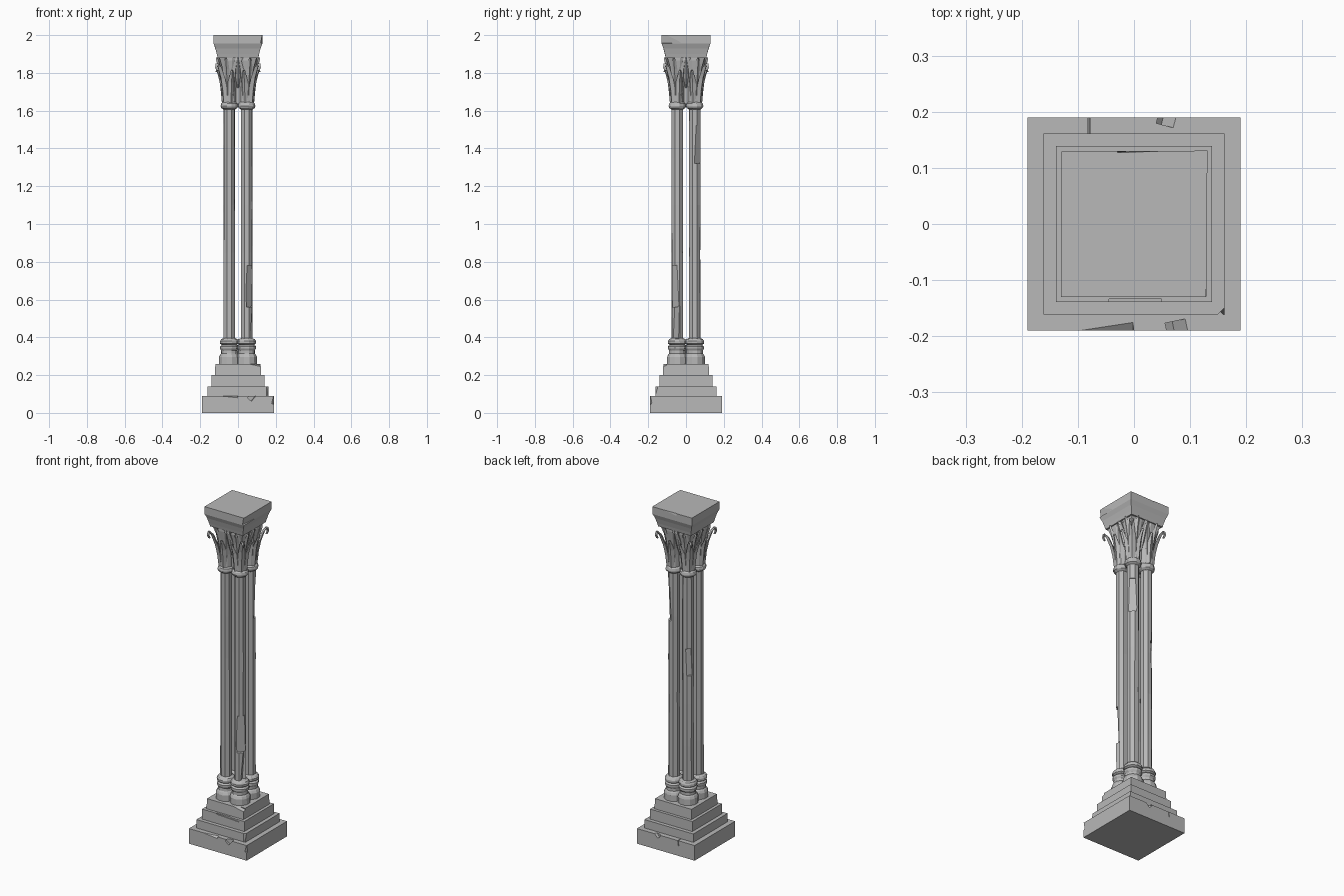
import bpy, bmesh, math, random
from mathutils import Vector

if "Cube" in bpy.data.objects:
    bpy.data.objects.remove(bpy.data.objects["Cube"])

random.seed(4)
stone = bpy.data.materials.new("weathered grey stone")
stone.diffuse_color = (0.48, 0.48, 0.48, 1)
stone.use_nodes = True
stone.node_tree.nodes["Principled BSDF"].inputs["Base Color"].default_value = stone.diffuse_color
C = 0.046                                   # offset of each shaft from the centre
CORNERS = [(sx, sy) for sx in (-1, 1) for sy in (-1, 1)]


def finish(name, bm):
    bmesh.ops.recalc_face_normals(bm, faces=bm.faces[:])
    me = bpy.data.meshes.new(name)
    bm.to_mesh(me)
    bm.free()
    me.materials.append(stone)
    ob = bpy.data.objects.new(name, me)
    bpy.context.collection.objects.link(ob)
    return ob


def skin(bm, rings):
    """Close a tube through equal-sized rings of points."""
    rings = [[bm.verts.new(p) for p in r] for r in rings]
    n = len(rings[0])
    for a, b in zip(rings, rings[1:]):
        for i in range(n):
            j = (i + 1) % n
            bm.faces.new((a[i], a[j], b[j], b[i]))
    bm.faces.new(rings[0][::-1])
    bm.faces.new(rings[-1])


def lathe(name, profile, sides, cx=0, cy=0, wear=0.0):
    bm = bmesh.new()
    rings = []
    for r, z in profile:
        ring = []
        for i in range(sides):
            a = 2 * math.pi * (i + 0.5) / sides
            k = r + random.uniform(-wear, wear)
            ring.append((cx + k * math.cos(a), cy + k * math.sin(a), z))
        rings.append(ring)
    skin(bm, rings)
    return finish(name, bm)


def block(name, levels, wear=0.0):
    """Square stack from (half width, height) levels."""
    return lathe(name, [(h * math.sqrt(2), z) for h, z in levels], 4, wear=wear)


def chip(ob, loc, size, rot):
    """Knock a piece out of a part with a turned box."""
    bpy.ops.mesh.primitive_cube_add(size=1, location=loc,
                                    rotation=[math.radians(a) for a in rot])
    cutter = bpy.context.object
    cutter.scale = size
    cutter.hide_render = True
    cutter.data.materials.append(stone)
    mod = ob.modifiers.new("chip", 'BOOLEAN')
    mod.operation, mod.solver, mod.object = 'DIFFERENCE', 'EXACT', cutter
    bpy.context.view_layer.objects.active = ob
    bpy.ops.object.modifier_apply(modifier=mod.name)
    bpy.data.objects.remove(cutter, do_unlink=True)


def leaf(bm, cx, cy, ang, stations):
    """Pointed leaf with a raised midrib; stations are (reach, height, half width)."""
    out = Vector((math.cos(ang), math.sin(ang), 0))
    side = Vector((-out.y, out.x, 0))
    rings = []
    for r, z, w in stations:
        p = Vector((cx, cy, z)) + out * r
        t = 0.25 * w + 0.002
        rings.append([p - side * w - out * t, p + out * t,
                      p + side * w - out * t, p - out * (t + 0.006)])
    skin(bm, rings)


# stepped pedestal
plinth = block("plinth", [(0.19, 0), (0.19, 0.09)])
chip(plinth, (0.078, -0.195, 0.09), (0.028, 0.045, 0.05), (0, 40, 12))
chip(plinth, (0.06, 0.195, 0.09), (0.022, 0.04, 0.04), (0, 45, -15))
chip(plinth, (-0.08, 0.19, 0.09), (0.004, 0.06, 0.06), (0, 8, 0))
chip(plinth, (-0.065, -0.2, 0.098), (0.13, 0.03, 0.03), (35, 4, 3))
chip(plinth, (0.2, -0.2, 0.09), (0.03, 0.03, 0.09), (10, 15, 45))
lower = block("lower_step", [(0.161, 0.09), (0.161, 0.14)])
chip(lower, (0.16, -0.165, 0.13), (0.02, 0.02, 0.1), (0, 12, 45))
middle = block("middle_step", [(0.139, 0.14), (0.139, 0.20)])
chip(middle, (0.03, -0.142, 0.196), (0.15, 0.016, 0.01), (0, 3, 0))
upper = block("upper_step", [(0.122, 0.20), (0.120, 0.26)])
chip(upper, (0.085, -0.125, 0.265), (0.10, 0.04, 0.025), (20, 12, 0))

# four clustered shafts with moulded feet
foot = [(0.056, 0.255), (0.056, 0.295), (0.050, 0.308), (0.044, 0.315),
        (0.044, 0.33), (0.050, 0.34), (0.050, 0.352), (0.041, 0.36),
        (0.051, 0.367), (0.051, 0.38), (0.044, 0.39), (0.030, 0.396)]
shaft_heights = [0.385, 0.6, 0.85, 1.1, 1.35, 1.625]
shafts = {}
for sx, sy in CORNERS:
    tag = ("left" if sx < 0 else "right") + ("_front" if sy < 0 else "_back")
    lathe("foot_" + tag, foot, 12, sx * C, sy * C, 0.001)
    shafts[sx, sy] = lathe("shaft_" + tag, [(0.032, z) for z in shaft_heights],
                           8, sx * C, sy * C, 0.0012)
block("foot_core", [(0.045, 0.255), (0.045, 0.32), (0.02, 0.36)])

# worn breaks in the shafts
chip(shafts[1, -1], (0.08, -0.08, 0.67), (0.05, 0.06, 0.22), (2, -2, 45))
chip(shafts[1, -1], (0.085, -0.06, 0.48), (0.03, 0.06, 0.17), (0, 4, 20))
chip(shafts[1, 1], (0.08, 0.08, 1.42), (0.05, 0.05, 0.2), (-2, 2, 45))
chip(shafts[-1, 1], (-0.078, 0.078, 1.1), (0.03, 0.05, 0.16), (0, 2, 45))

# capital bells with neck rings
bell = [(0.030, 1.605), (0.044, 1.615), (0.047, 1.625), (0.044, 1.638),
        (0.036, 1.645), (0.037, 1.72), (0.044, 1.80), (0.057, 1.865), (0.057, 1.885)]
low = [(0.035, 1.642, 0.014), (0.039, 1.70, 0.020), (0.046, 1.75, 0.017),
       (0.058, 1.79, 0.010), (0.068, 1.815, 0.006), (0.074, 1.805, 0.002)]
corner = [(0.036, 1.642, 0.014), (0.042, 1.71, 0.020), (0.055, 1.77, 0.018),
          (0.078, 1.83, 0.014), (0.096, 1.85, 0.012), (0.102, 1.83, 0.008),
          (0.094, 1.81, 0.004)]
high = [(0.036, 1.68, 0.004), (0.042, 1.76, 0.011), (0.053, 1.82, 0.013),
        (0.067, 1.865, 0.010), (0.070, 1.882, 0.003)]
leaves = bmesh.new()
for sx, sy in CORNERS:
    tag = ("left" if sx < 0 else "right") + ("_front" if sy < 0 else "_back")
    lathe("capital_bell_" + tag, bell, 12, sx * C, sy * C, 0.001)
    diag = math.atan2(sy, sx)
    leaf(leaves, sx * C, sy * C, diag, corner)
    for s in (-1, 1):
        leaf(leaves, sx * C, sy * C, diag + s * math.radians(58), low)
        leaf(leaves, sx * C, sy * C, diag + s * math.radians(30), high)
        leaf(leaves, sx * C, sy * C, diag + s * math.radians(80), high)

# arched leaf in the middle of each side
for i in range(4):
    leaf(leaves, 0, 0, i * math.pi / 2,
         [(0.060, 1.72, 0.003), (0.074, 1.77, 0.012), (0.088, 1.82, 0.016),
          (0.102, 1.86, 0.012), (0.108, 1.882, 0.003)])
finish("capital_leaves", leaves)
block("capital_core", [(0.045, 1.62), (0.050, 1.72), (0.075, 1.80), (0.10, 1.885)])

# top slab, flared upwards
slab = block("top_slab", [(0.108, 1.88), (0.112, 1.90), (0.120, 1.93),
                          (0.129, 1.955), (0.130, 2.0)], 0.001)
chip(slab, (0.142, -0.09, 1.99), (0.025, 0.12, 0.07), (0, 10, -5))
chip(slab, (0.02, 0.137, 2.0), (0.10, 0.016, 0.03), (10, 0, 2))
